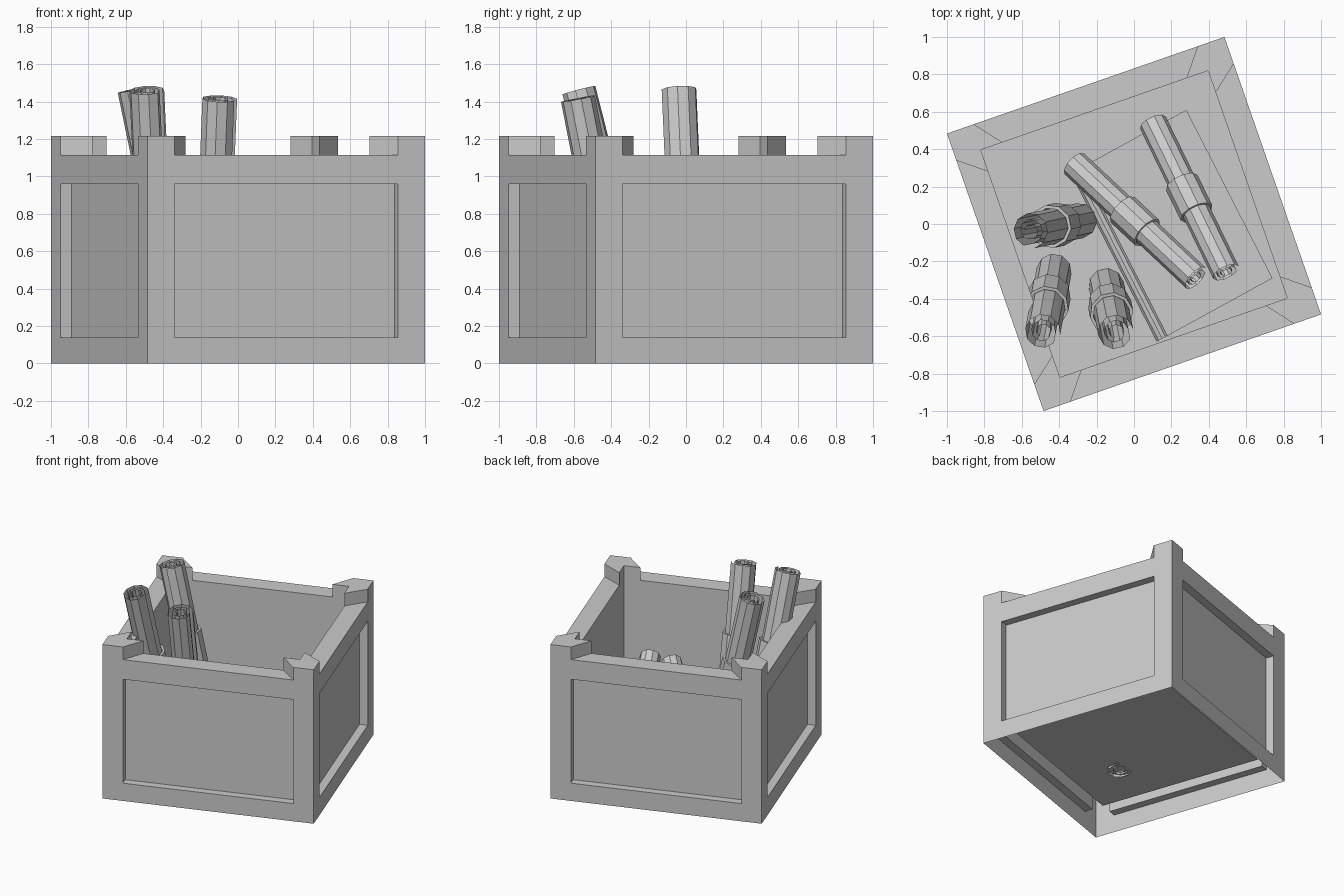
import bpy, bmesh
from math import sin, cos, pi, radians
from mathutils import Vector, Matrix

if "Cube" in bpy.data.objects:
    bpy.data.objects.remove(bpy.data.objects["Cube"])

H = 0.7854            # half width of crate
T = 0.142             # wall thickness
TOP, POST = 1.115, 1.215
FLOOR = 0.15
TURN = Matrix.Rotation(radians(19.2), 4, 'Z')


def finish(name, bm, matrix=None, weld=True):
    if weld:
        bmesh.ops.remove_doubles(bm, verts=bm.verts, dist=1e-4)
        bmesh.ops.recalc_face_normals(bm, faces=bm.faces)
    me = bpy.data.meshes.new(name)
    bm.to_mesh(me)
    bm.free()
    ob = bpy.data.objects.new(name, me)
    bpy.context.collection.objects.link(ob)
    if matrix is not None:
        ob.matrix_world = matrix
    return ob


def face(bm, pts):
    return bm.faces.new([bm.verts.new(p) for p in pts])


# Crate shell: four panelled walls, hollow underneath, with a raised floor
def crate():
    bm = bmesh.new()
    m, d = 0.152, 0.062
    z0, z1 = 0.14, 0.96
    i = H - T
    for k in range(4):
        R = Matrix.Rotation(k * pi / 2, 4, 'Z')
        outer = [(-H, -H, 0), (H, -H, 0), (H, -H, TOP), (-H, -H, TOP)]
        rim = [(-H + m, -H, z0), (H - m, -H, z0), (H - m, -H, z1), (-H + m, -H, z1)]
        back = [(x, y + d, z) for x, y, z in rim]
        quads = [back]
        for a in range(4):
            b = (a + 1) % 4
            quads.append([outer[a], outer[b], rim[b], rim[a]])
            quads.append([rim[a], rim[b], back[b], back[a]])
        # wall top and inner face
        quads.append([(-H, -H, TOP), (H, -H, TOP), (i, -i, TOP), (-i, -i, TOP)])
        quads.append([(-i, -i, TOP), (i, -i, TOP), (i, -i, FLOOR), (-i, -i, FLOOR)])
        for q in quads:
            face(bm, [R @ Vector(p) for p in q])
    face(bm, [(-i, -i, FLOOR), (i, -i, FLOOR), (i, i, FLOOR), (-i, i, FLOOR)])
    finish("crate_body", bm, TURN)


# Raised L-shaped corner with slanted ends
def corner(k):
    bm = bmesh.new()
    a, b = 0.152, 0.265
    outline = [(0, 0), (a, 0), (b, T), (T, T), (T, b), (0, a)]
    f = face(bm, [(x - H, y - H, TOP) for x, y in outline])
    ext = bmesh.ops.extrude_face_region(bm, geom=[f], use_keep_orig=True)
    vs = [v for v in ext["geom"] if isinstance(v, bmesh.types.BMVert)]
    bmesh.ops.translate(bm, verts=vs, vec=(0, 0, POST - TOP))
    finish(f"corner_post_{k}", bm, TURN @ Matrix.Rotation(k * pi / 2, 4, 'Z'))


# Open sheet swept from a cross-section along z
def sweep(bm, profile, z0, z1):
    lo = [bm.verts.new((x, y, z0)) for x, y in profile]
    hi = [bm.verts.new((x, y, z1)) for x, y in profile]
    for a in range(len(profile) - 1):
        bm.faces.new([lo[a], lo[a + 1], hi[a + 1], hi[a]])


# Rolled paper with a wrapped band round the middle
def scroll(name, bottom, top, radius):
    bottom, top = Vector(bottom), Vector(top)
    axis = top - bottom
    L = axis.length
    M = Matrix.Translation((bottom + top) / 2) @ axis.to_track_quat('Z', 'Y').to_matrix().to_4x4()
    n, count = 10, 28
    bm = bmesh.new()
    spiral = []
    for s in range(count):
        t = s * 2 * pi / n
        r = radius * (1 - 0.7 * s / (count - 1))
        if s < n:
            r = radius * (1 - 0.1 * s / n)
        spiral.append((r * cos(t), r * sin(t)))
    sweep(bm, spiral, -L / 2, L / 2)
    finish(name, bm, M, weld=False)

    bm = bmesh.new()
    rings = [(1.02, -1), (1.2, -1), (1.2, 1), (1.02, 1)]
    half = L * 0.1
    vs = [[bm.verts.new((radius * r * cos(2 * pi * s / n), radius * r * sin(2 * pi * s / n), half * z))
           for s in range(n)] for r, z in rings]
    for a in range(4):
        p, q = vs[a], vs[(a + 1) % 4]
        for s in range(n):
            e = (s + 1) % n
            bm.faces.new([p[s], p[e], q[e], q[s]])
    bmesh.ops.recalc_face_normals(bm, faces=bm.faces)
    finish(name + "_band", bm, M, weld=False)


# Loose sheet on the floor, with an optional curled left edge
def sheet(name, origin, across, along, z, curl):
    o = Vector((*origin, z))
    ac, al = Vector((*across, 0)), Vector((*along, 0))
    w, u = ac.length, ac.normalized()
    prof = [(w, 0), (w * 0.5, 0)]
    if curl:
        for s in range(9):
            t = -pi / 2 - s * pi / 5
            prof.append((curl + curl * cos(t), curl + curl * sin(t)))
    else:
        prof += [(0.05, 0), (0, -0.006)]
    bm = bmesh.new()
    up = Vector((0, 0, 1))
    rows = [[bm.verts.new(o + u * x + up * h + al * k) for x, h in prof] for k in (0, 1)]
    for a in range(len(prof) - 1):
        bm.faces.new([rows[0][a], rows[1][a], rows[1][a + 1], rows[0][a + 1]])
    bmesh.ops.recalc_face_normals(bm, faces=bm.faces)
    finish(name, bm, weld=False)


crate()
for k in range(4):
    corner(k)

# Three long scrolls standing in the corner
scroll("standing_scroll_left", (-0.29, 0.02, 0.19), (-0.555, -0.035, 1.465), 0.097)
scroll("standing_scroll_front", (-0.43, -0.25, 0.18), (-0.49, -0.575, 1.46), 0.097)
scroll("standing_scroll_right", (-0.15, -0.33, 0.14), (-0.10, -0.58, 1.415), 0.097)
# Two shorter scrolls leaning low
scroll("leaning_scroll_left", (-0.32, 0.32, 0.22), (0.33, -0.29, 0.63), 0.078)
scroll("leaning_scroll_right", (0.10, 0.54, 0.22), (0.49, -0.26, 0.64), 0.078)
# Loose papers
sheet("lower_sheet", (0.02, -0.58), (0.64, 0.17), (-0.27, 0.98), 0.154, 0)
sheet("upper_sheet", (0.12, -0.63), (0.62, 0.34), (-0.46, 0.90), 0.165, 0.035)
